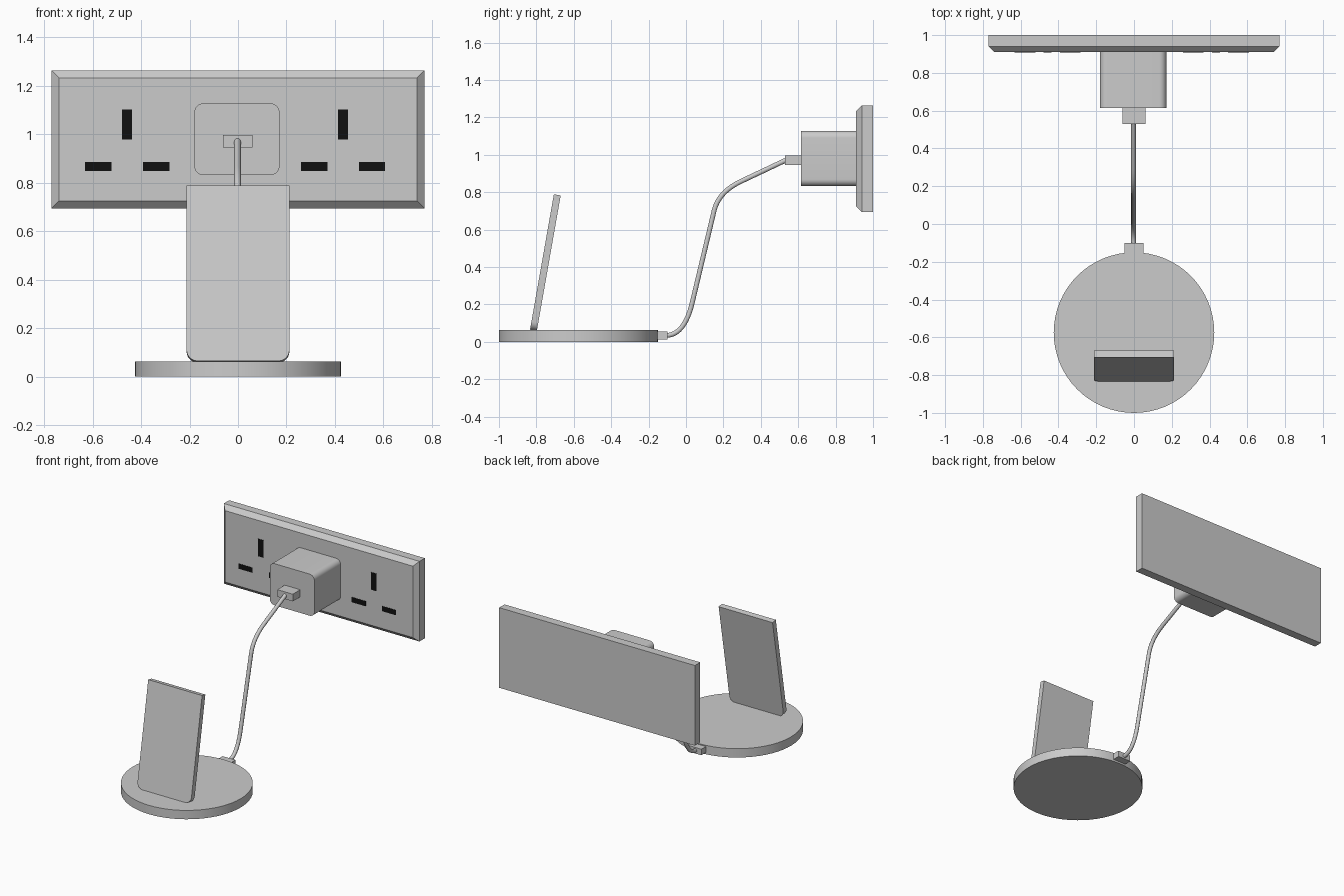
import bpy, bmesh, math
from mathutils import Vector

if "Cube" in bpy.data.objects:
    bpy.data.objects.remove(bpy.data.objects["Cube"])


def finish(bm, name, mat=None, smooth=False):
    bmesh.ops.recalc_face_normals(bm, faces=bm.faces[:])
    mesh = bpy.data.meshes.new(name)
    bm.to_mesh(mesh)
    bm.free()
    ob = bpy.data.objects.new(name, mesh)
    bpy.context.collection.objects.link(ob)
    if mat:
        mesh.materials.append(mat)
    if smooth:
        bpy.ops.object.select_all(action='DESELECT')
        ob.select_set(True)
        bpy.context.view_layer.objects.active = ob
        bpy.ops.object.shade_smooth_by_angle(angle=math.radians(35))
    return ob


def slab(name, x, y, z, r_low=0, r_high=0, mat=None):
    """Rectangle in x-z with optional rounded corners, extruded along y."""
    corners = [(x[1], z[0], -1, 1, r_low, -90), (x[1], z[1], -1, -1, r_high, 0),
               (x[0], z[1], 1, -1, r_high, 90), (x[0], z[0], 1, 1, r_low, 180)]
    outline = []
    for cx, cz, sx, sz, r, start in corners:
        steps = 8 if r else 0
        for i in range(steps + 1):
            a = math.radians(start + 90 * i / max(steps, 1))
            outline.append((cx + sx * r + r * math.cos(a), cz + sz * r + r * math.sin(a)))
    bm = bmesh.new()
    face = bm.faces.new([bm.verts.new((px, y[0], pz)) for px, pz in outline])
    ext = bmesh.ops.extrude_face_region(bm, geom=[face])
    moved = [v for v in ext['geom'] if isinstance(v, bmesh.types.BMVert)]
    bmesh.ops.translate(bm, verts=moved, vec=(0, y[1] - y[0], 0))
    return finish(bm, name, mat, smooth=bool(r_low or r_high))


def material(name, value):
    m = bpy.data.materials.new(name)
    m.diffuse_color = (value, value, value, 1)
    m.use_nodes = True
    m.node_tree.nodes["Principled BSDF"].inputs["Base Color"].default_value = m.diffuse_color
    return m


black = material("black", 0.005)
dark_grey = material("dark_grey", 0.58)

# Wall plate with a bevelled front rim
bm = bmesh.new()
rings = []
for y, inset in ((1.0, 0), (0.94, 0), (0.91, 0.031)):
    hx, z0, z1 = 0.77 - inset, 0.694 + inset, 1.264 - inset
    rings.append([bm.verts.new(p) for p in
                  ((-hx, y, z0), (hx, y, z0), (hx, y, z1), (-hx, y, z1))])
for a, b in zip(rings, rings[1:]):
    for i in range(4):
        j = (i + 1) % 4
        bm.faces.new((a[i], a[j], b[j], b[i]))
bm.faces.new(rings[0])
bm.faces.new(rings[-1])
finish(bm, "wall_plate")

# Socket slots: one upper and two lower per outlet
for side, cx in (("left", -0.458), ("right", 0.433)):
    for part, dx, z, w, h in (("earth", 0, 1.041, 0.042, 0.124),
                              ("live", 0.12, 0.867, 0.109, 0.036),
                              ("neutral", -0.119, 0.867, 0.109, 0.036)):
        slab(f"{side}_{part}_slot", (cx + dx - w / 2, cx + dx + w / 2),
             (0.908, 0.925), (z - h / 2, z + h / 2), mat=black)

# Plug adapter and the two cable connectors
slab("plug_adapter", (-0.18, 0.171), (0.614, 0.912), (0.832, 1.128), 0.037, 0.037, dark_grey)
slab("adapter_connector", (-0.062, 0.06), (0.53, 0.616), (0.946, 0.997))
slab("base_connector", (-0.051, 0.05), (-0.17, -0.1), (0.013, 0.056))

# Cable: straight runs joined by two soft bends
bends = [((0.294, 0.858), (0.174, 0.801), (0.15, 0.70)),
         ((0.034, 0.212), (-0.008, 0.033), (-0.11, 0.034))]
path = [Vector((0.55, 0.979))]
for a, b, c in bends:
    for i in range(13):
        t = i / 12
        path.append(Vector(a) * (1 - t) ** 2 + Vector(b) * 2 * t * (1 - t) + Vector(c) * t * t)
curve = bpy.data.curves.new("cable", 'CURVE')
curve.dimensions = '3D'
curve.bevel_depth = 0.0135
curve.bevel_resolution = 3
curve.use_fill_caps = True
spline = curve.splines.new('POLY')
spline.points.add(len(path) - 1)
for pt, p in zip(spline.points, path):
    pt.co = (-0.002, p.x, p.y, 1)
cable = bpy.data.objects.new("cable", curve)
bpy.context.collection.objects.link(cable)
bpy.ops.object.select_all(action='DESELECT')
cable.select_set(True)
bpy.context.view_layer.objects.active = cable
bpy.ops.object.convert(target='MESH')
bpy.ops.object.shade_smooth_by_angle(angle=math.radians(50))

# Round base
bpy.ops.mesh.primitive_cylinder_add(vertices=64, radius=0.425, depth=0.063,
                                    location=(0, -0.575, 0.0315))
bpy.context.object.name = "round_base"
bpy.ops.object.shade_smooth_by_angle(angle=math.radians(35))

# Leaning charging panel, rounded at its bottom corners only
panel = slab("charging_panel", (-0.212, 0.212), (0, 0.037), (0, 0.735), r_low=0.045)
panel.location = (0, -0.834, 0.065)
panel.rotation_euler = (math.radians(-10), 0, 0)
